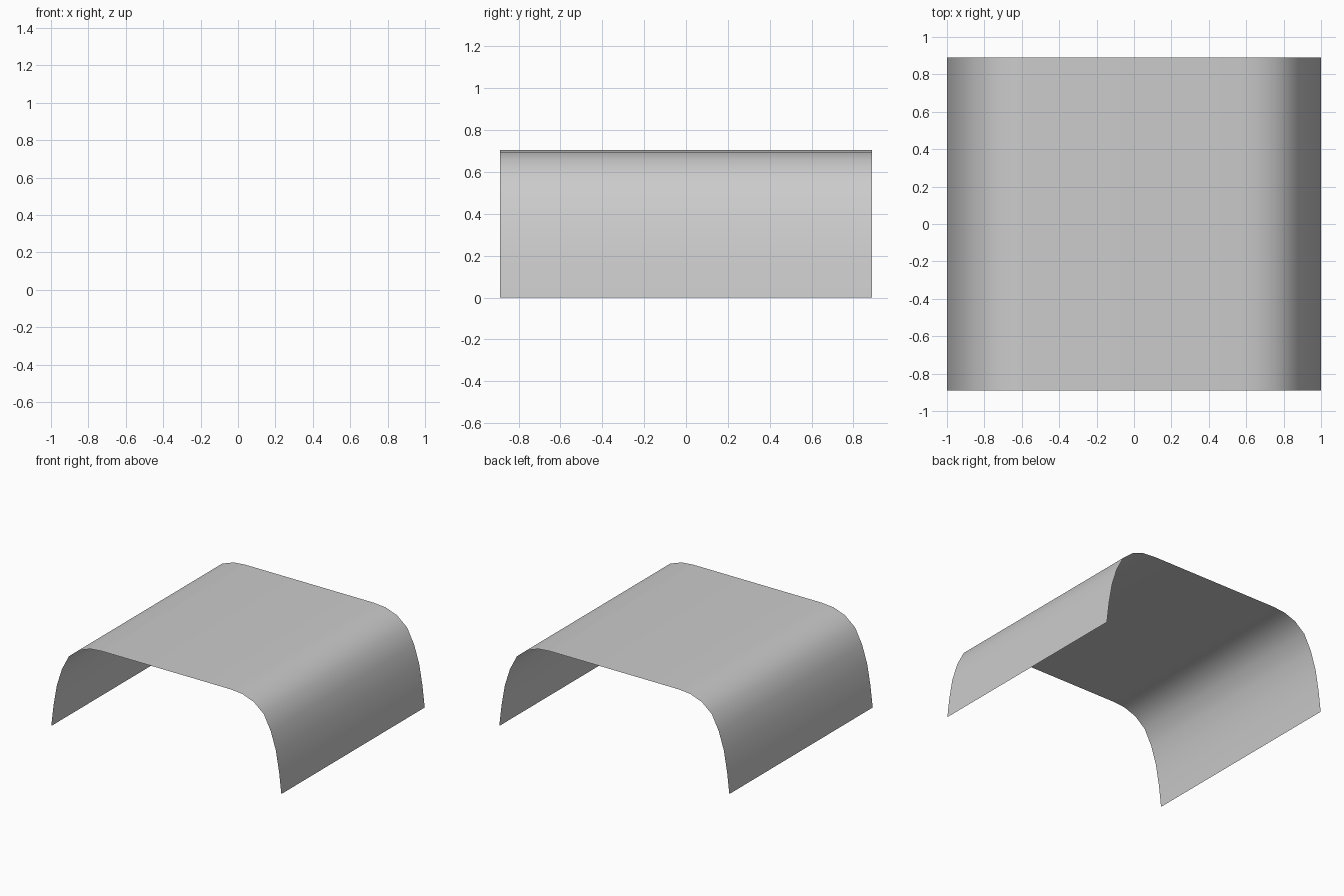
import bpy, bmesh

if "Cube" in bpy.data.objects:
    bpy.data.objects.remove(bpy.data.objects["Cube"])

HALF_DEPTH = 0.89

# Right half of the arch profile (x, z), from the foot up to the flat top
half = [(1.0, 0.0), (0.98, 0.17), (0.952, 0.33), (0.908, 0.47),
        (0.847, 0.588), (0.76, 0.66), (0.66, 0.696), (0.555, 0.705)]
profile = half + [(-x, z) for x, z in reversed(half)]

# Open sheet: profile swept from front to back
bm = bmesh.new()
front = [bm.verts.new((x, -HALF_DEPTH, z)) for x, z in profile]
back = [bm.verts.new((x, HALF_DEPTH, z)) for x, z in profile]
for i in range(len(profile) - 1):
    face = bm.faces.new((front[i], back[i], back[i + 1], front[i + 1]))
    face.smooth = True
bm.normal_update()

mesh = bpy.data.meshes.new("arched_cover")
bm.to_mesh(mesh)
bm.free()
cover = bpy.data.objects.new("arched_cover", mesh)
bpy.context.collection.objects.link(cover)
